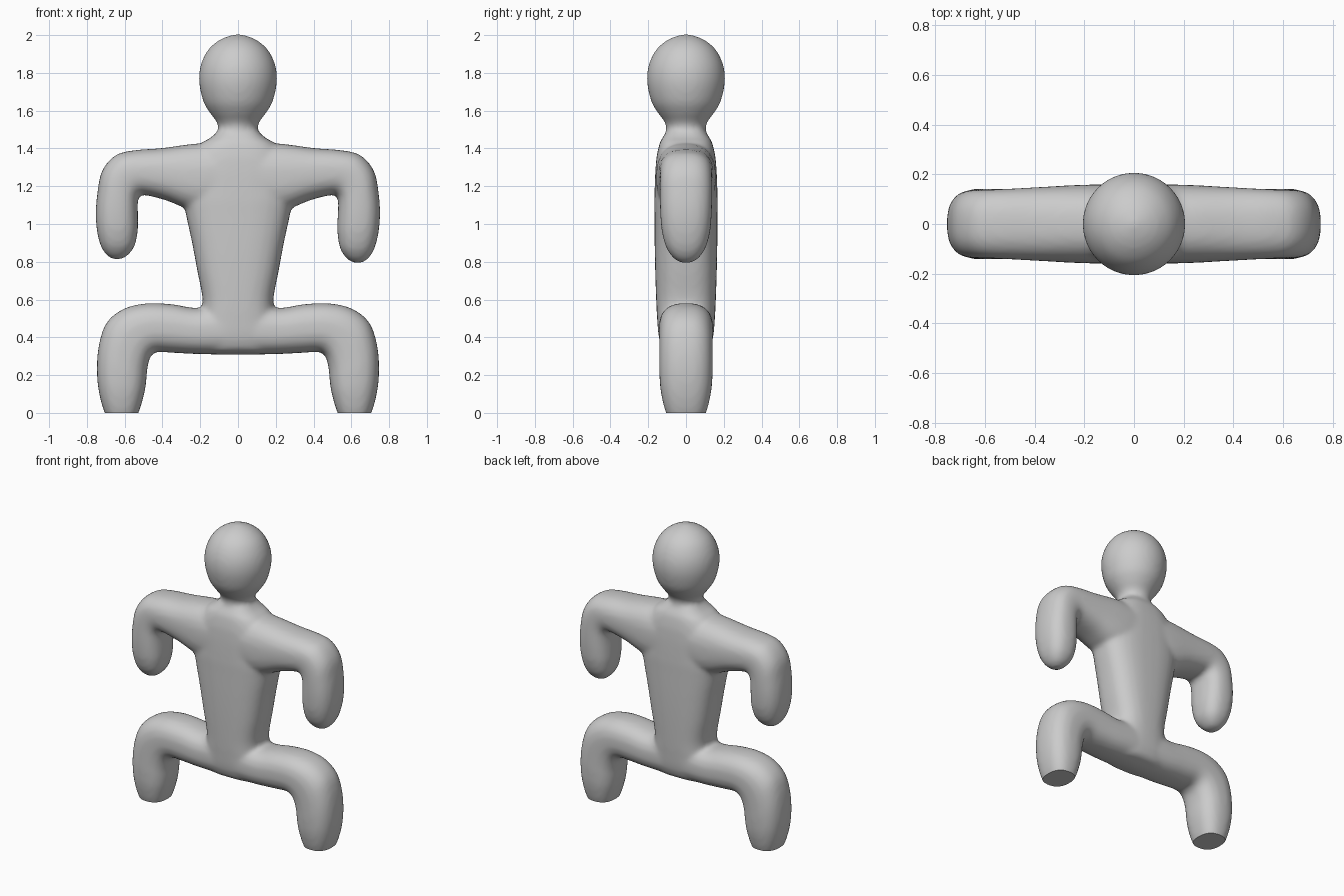
import bpy, bmesh
from math import cos, sin, pi, copysign
from mathutils import Vector

if "Cube" in bpy.data.objects:
    bpy.data.objects.remove(bpy.data.objects["Cube"])

SEG, SUB = 40, 5


def catmull(p, t, i):
    # smooth interpolation between rings i and i+1
    a, b, c, d = (p[max(0, min(len(p) - 1, k))] for k in (i - 1, i, i + 1, i + 2))
    return [0.5 * (2 * y + (z - x) * t + (2 * x - 5 * y + 4 * z - w) * t * t
            + (3 * y - x - 3 * z + w) * t ** 3) for x, y, z, w in zip(a, b, c, d)]


def loft(bm, rings, power):
    # ring = outer point (x, z), inner point (x, z), half depth in y
    fine = [catmull(rings, k / SUB, i) for i in range(len(rings) - 1) for k in range(SUB)]
    fine.append(list(rings[-1]))
    loops = []
    for ax, az, bx, bz, d in fine:
        loop = []
        for j in range(SEG):
            a = 2 * pi * j / SEG
            c = copysign(abs(cos(a)) ** (2 / power), cos(a))
            s = copysign(abs(sin(a)) ** (2 / power), sin(a))
            loop.append(bm.verts.new(((ax + bx) / 2 + (ax - bx) / 2 * c, d * s,
                                      (az + bz) / 2 + (az - bz) / 2 * c)))
        loops.append(loop)
    faces = [bm.faces.new((p[j], p[(j + 1) % SEG], q[(j + 1) % SEG], q[j]))
             for p, q in zip(loops, loops[1:]) for j in range(SEG)]
    faces += [bm.faces.new(loops[0]), bm.faces.new(loops[-1])]
    bmesh.ops.recalc_face_normals(bm, faces=faces)


def upright(profile):
    # (z, half width, half depth) to ring
    return [(w, z, -w, z, d) for z, w, d in profile]


def mirrored(rings, lift=0.0):
    out = []
    for ax, az, bx, bz, d in rings:
        la, lb = (lift * max(0, 1.1 - z) / 0.3 for z in (az, bz))
        out.append((-ax - la * 0.3, az + la, -bx - lb * 0.5, bz + lb, d))
    return out


head = upright([(1.40, .12, .12), (1.47, .112, .112), (1.51, .104, .104), (1.545, .116, .116),
                (1.59, .15, .15), (1.65, .184, .184), (1.75, .206, .206), (1.84, .198, .198),
                (1.92, .16, .16), (1.97, .105, .105), (1.995, .05, .05), (2.003, .015, .015)])

torso = upright([(1.49, .11, .10), (1.46, .14, .122), (1.42, .20, .142), (1.32, .265, .16),
                 (1.15, .29, .167), (1.05, .275, .167), (.9, .243, .166), (.75, .215, .163),
                 (.6, .187, .158), (.5, .195, .153), (.4, .21, .144), (.34, .21, .12),
                 (.32, .20, .09)])

arm = [(0, 1.42, 0, 1.08, .160), (.2, 1.427, .2, 1.06, .158), (.4, 1.402, .38, 1.125, .148),
       (.55, 1.39, .49, 1.153, .141), (.65, 1.363, .52, 1.15, .138), (.72, 1.28, .53, 1.125, .138),
       (.745, 1.16, .53, 1.08, .138), (.752, 1.05, .527, 1.02, .135), (.743, .95, .527, .95, .126),
       (.722, .87, .541, .87, .102), (.69, .818, .575, .818, .064), (.655, .795, .61, .795, .025)]

leg = [(0, .59, 0, .308, .145), (.2, .555, .2, .311, .143), (.35, .575, .34, .318, .142),
       (.48, .58, .43, .322, .142), (.6, .553, .465, .295, .142), (.69, .485, .478, .245, .142),
       (.732, .38, .483, .205, .142), (.747, .25, .486, .165, .141), (.738, .12, .497, .1, .133),
       (.706, 0, .527, 0, .106), (.655, -.09, .575, -.09, .06)]

# all body parts as overlapping closed lofts
bm = bmesh.new()
loft(bm, head, 2.0)
loft(bm, torso, 2.7)
for part in (arm, mirrored(arm, .018), leg, mirrored(leg)):
    loft(bm, part, 2.5)
mesh = bpy.data.meshes.new("body")
bm.to_mesh(mesh)
bm.free()
body = bpy.data.objects.new("body", mesh)
bpy.context.collection.objects.link(body)

# fuse into one skin and soften the joints
remesh = body.modifiers.new("fuse", 'REMESH')
remesh.mode = 'VOXEL'
remesh.voxel_size = 0.014
soften = body.modifiers.new("soften", 'SMOOTH')
soften.factor = 0.5
soften.iterations = 8
deps = bpy.context.evaluated_depsgraph_get()
fused = bpy.data.meshes.new_from_object(body.evaluated_get(deps))
body.modifiers.clear()
body.data = fused

# cut the feet flat on the ground
bm = bmesh.new()
bm.from_mesh(fused)
cut = bmesh.ops.bisect_plane(bm, geom=bm.verts[:] + bm.edges[:] + bm.faces[:],
                             plane_co=Vector((0, 0, 0)), plane_no=Vector((0, 0, 1)),
                             clear_inner=True)
rim = [e for e in bm.edges if e.is_boundary]
bmesh.ops.holes_fill(bm, edges=rim, sides=0)
bmesh.ops.recalc_face_normals(bm, faces=bm.faces[:])
bm.to_mesh(fused)
bm.free()

bpy.context.view_layer.objects.active = body
body.select_set(True)
bpy.ops.object.shade_smooth_by_angle(angle=0.7)
